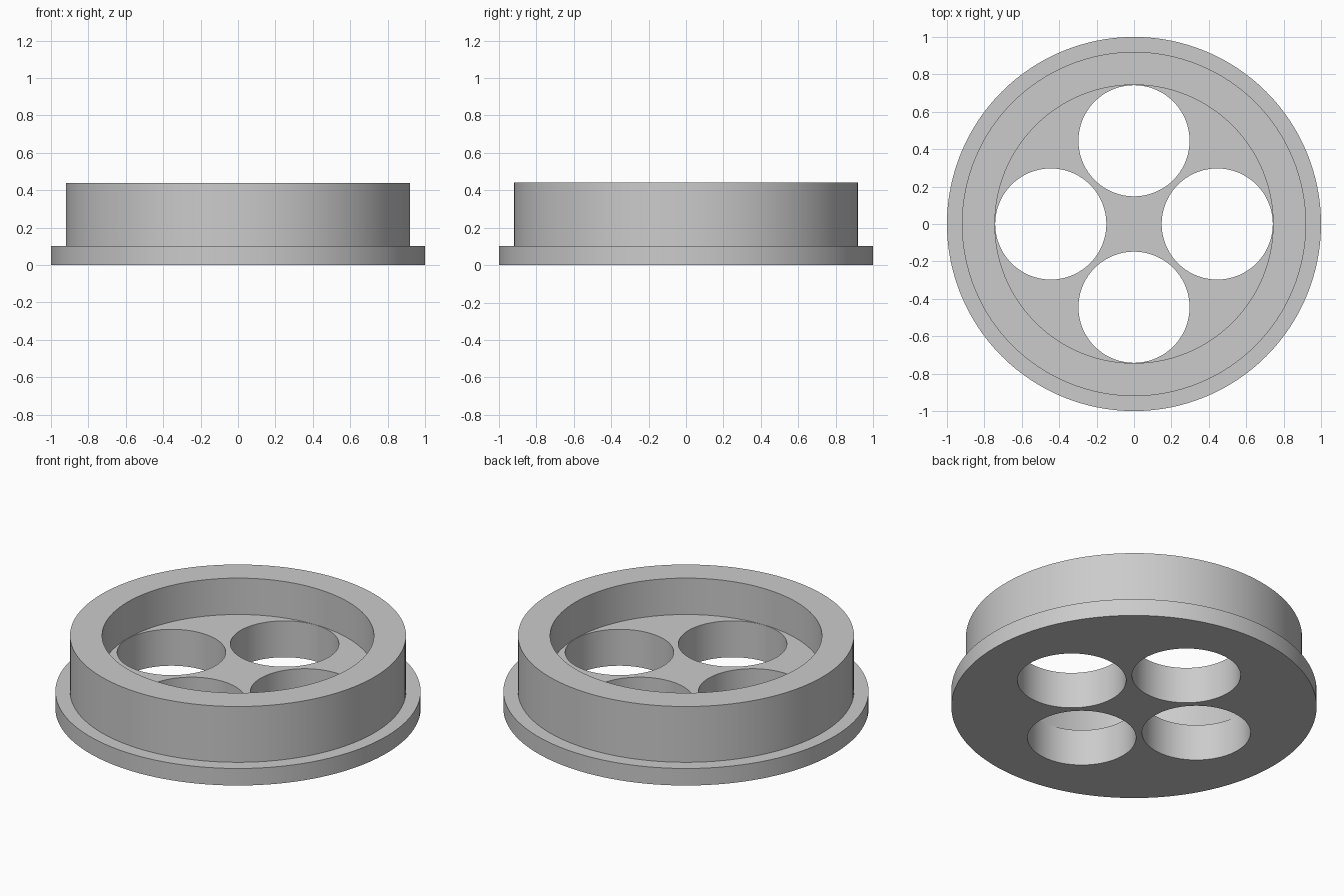
import bpy
import bmesh
from math import cos, sin, pi, radians

SEGMENTS = 128
HOLE_RADIUS = 0.297
HOLE_OFFSET = 0.445

cube = bpy.data.objects.get("Cube")
if cube:
    bpy.data.objects.remove(cube, do_unlink=True)

grey = bpy.data.materials.new("plain grey")
grey.use_nodes = True
colour = (0.6, 0.6, 0.6, 1)
grey.diffuse_color = colour
grey.node_tree.nodes["Principled BSDF"].inputs["Base Color"].default_value = colour


def lathe(name, profile):
    """Revolve a (radius, height) outline around z and cap both ends."""
    bm = bmesh.new()
    rings = []
    for r, z in profile:
        rings.append([bm.verts.new((r * cos(2 * pi * i / SEGMENTS),
                                    r * sin(2 * pi * i / SEGMENTS), z))
                      for i in range(SEGMENTS)])
    for low, high in zip(rings, rings[1:]):
        for i in range(SEGMENTS):
            j = (i + 1) % SEGMENTS
            bm.faces.new((low[i], low[j], high[j], high[i]))
    bm.faces.new(rings[0][::-1])
    bm.faces.new(rings[-1])
    bmesh.ops.recalc_face_normals(bm, faces=bm.faces)
    mesh = bpy.data.meshes.new(name)
    bm.to_mesh(mesh)
    bm.free()
    mesh.materials.append(grey)
    obj = bpy.data.objects.new(name, mesh)
    bpy.context.collection.objects.link(obj)
    return obj


# Flanged cup: bottom flange, raised collar, recessed floor
body = lathe("flanged_ring", [(1, 0), (1, 0.103), (0.92, 0.103), (0.92, 0.44),
                              (0.744, 0.44), (0.744, 0.22)])
bpy.context.view_layer.objects.active = body
body.select_set(True)

# Four round holes through the floor
for k in range(4):
    cutter = lathe("hole_cutter", [(HOLE_RADIUS, -0.1), (HOLE_RADIUS, 0.4)])
    cutter.location = (HOLE_OFFSET * cos(k * pi / 2), HOLE_OFFSET * sin(k * pi / 2), 0)
    cutter.hide_render = True
    cut = body.modifiers.new("hole", "BOOLEAN")
    cut.operation = "DIFFERENCE"
    cut.solver = "EXACT"
    cut.object = cutter
    bpy.context.view_layer.update()
    bpy.ops.object.modifier_apply(modifier=cut.name)
    bpy.data.objects.remove(cutter, do_unlink=True)

# Smooth walls with crisp rims
bpy.ops.object.shade_smooth_by_angle(angle=radians(30))
